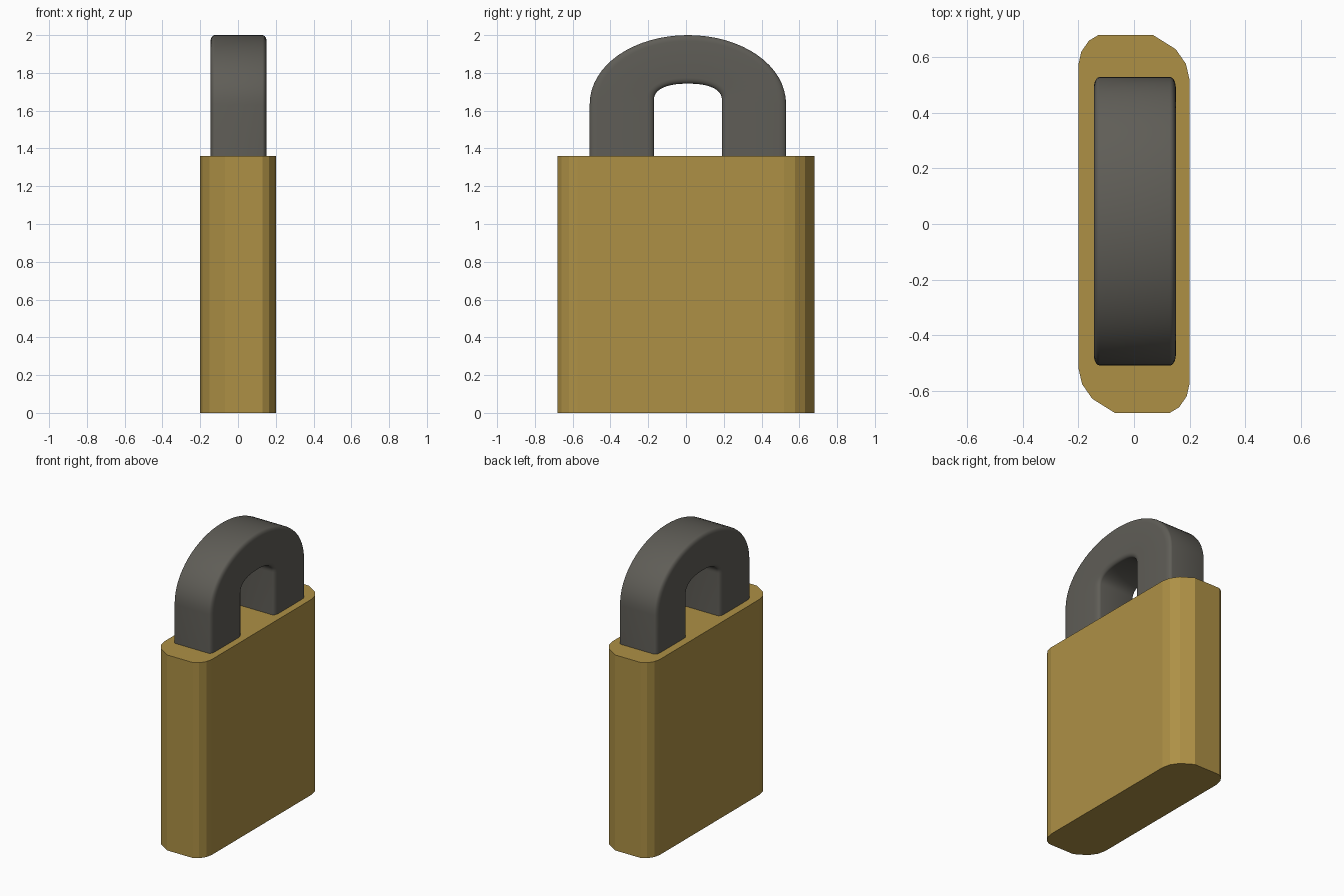
import bpy
import bmesh
from math import sin, cos, pi, radians

if "Cube" in bpy.data.objects:
    bpy.data.objects.remove(bpy.data.objects["Cube"])


def paint(obj, name, color):
    mat = bpy.data.materials.new(name)
    mat.diffuse_color = color
    mat.use_nodes = True
    mat.node_tree.nodes["Principled BSDF"].inputs["Base Color"].default_value = mat.diffuse_color
    obj.data.materials.append(mat)


def finish(bm, name):
    bmesh.ops.recalc_face_normals(bm, faces=bm.faces)
    mesh = bpy.data.meshes.new(name)
    bm.to_mesh(mesh)
    bm.free()
    obj = bpy.data.objects.new(name, mesh)
    bpy.context.collection.objects.link(obj)
    return obj


# Lock body: half an outline with uneven corner cuts, turned 180 degrees, extruded
half = [(0.20, -0.575), (0.20, 0.52), (0.187, 0.577), (0.15, 0.63), (0.07, 0.68),
        (-0.13, 0.68), (-0.163, 0.66), (-0.19, 0.62)]
outline = half + [(-x, -y) for x, y in half]
bm = bmesh.new()
base = bm.faces.new([bm.verts.new((x, y, 0)) for x, y in outline])
top = bmesh.ops.extrude_face_region(bm, geom=[base], use_keep_orig=True)
bmesh.ops.translate(bm, vec=(0, 0, 1.36),
                    verts=[v for v in top["geom"] if isinstance(v, bmesh.types.BMVert)])
body = finish(bm, "lock_body")
paint(body, "brass", (0.42, 0.28, 0.06, 1))

# Shackle section: x across the bar, t from inner (0) to outer (1) edge, soft corners
section = []
for k, (sx, st) in enumerate([(1, 1), (-1, 1), (-1, -1), (1, -1)]):
    for i in range(6):
        a = pi / 2 * (k + i / 5)
        section.append((0.003 + sx * 0.126 + 0.022 * cos(a),
                        0.5 + st * 0.38 + 0.12 * sin(a)))

# Shackle path: pairs of inner and outer (y, z) points, leg - arch - leg
path = [((0.18, 1.3), (0.52, 1.3))]
STEPS = 32
for i in range(STEPS + 1):
    a = pi * i / STEPS
    c, s = cos(a), max(sin(a), 0)
    ci = abs(c) ** 0.85 * (1 if c > 0 else -1)
    path.append(((0.18 * ci, 1.655 + 0.088 * s ** 0.85),
                 (0.52 * c, 1.63 + 0.37 * s ** 0.97)))
path.append(((-0.18, 1.3), (-0.52, 1.3)))

# Shackle skin between rings, capped at both leg ends
bm = bmesh.new()
rings = [[bm.verts.new((x, 0.01 + p[0] + (q[0] - p[0]) * t, p[1] + (q[1] - p[1]) * t))
          for x, t in section] for p, q in path]
n = len(section)
for r0, r1 in zip(rings, rings[1:]):
    for j in range(n):
        bm.faces.new((r0[j], r0[(j + 1) % n], r1[(j + 1) % n], r1[j]))
bm.faces.new(rings[0])
bm.faces.new(rings[-1])
shackle = finish(bm, "shackle")
paint(shackle, "dark_steel", (0.115, 0.11, 0.095, 1))
bpy.context.view_layer.objects.active = shackle
shackle.select_set(True)
bpy.ops.object.shade_smooth_by_angle(angle=radians(50))
